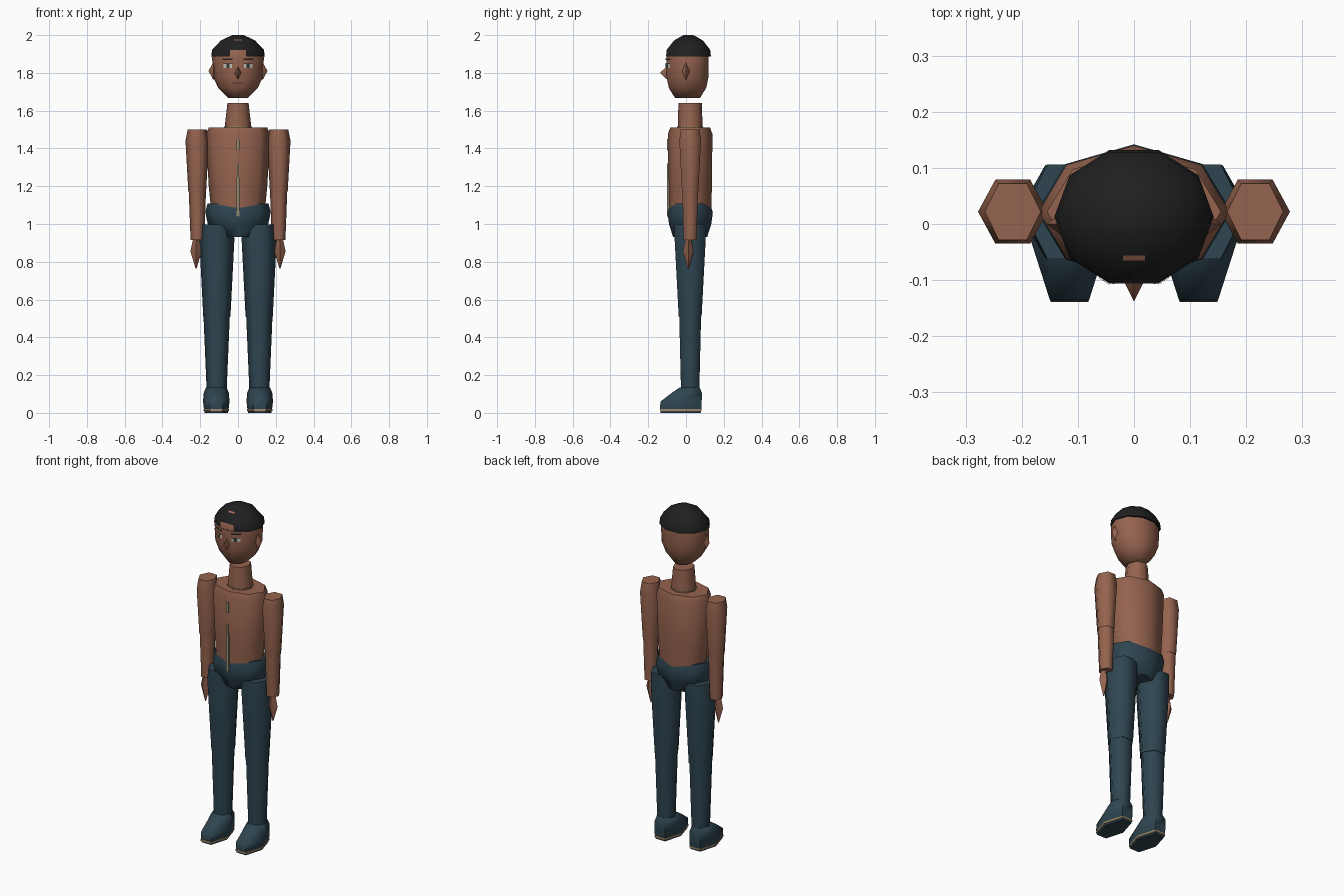
import bpy, bmesh, math
from mathutils import Vector
from mathutils.bvhtree import BVHTree

cube = bpy.data.objects.get("Cube")
if cube:
    bpy.data.objects.remove(cube, do_unlink=True)


def material(name, rgb):
    m = bpy.data.materials.new(name)
    m.use_nodes = True
    m.diffuse_color = (*rgb, 1)
    m.node_tree.nodes["Principled BSDF"].inputs["Base Color"].default_value = (*rgb, 1)
    return m


SKIN = material("brown skin", (0.30, 0.125, 0.077))
CLOTH = material("slate blue cloth", (0.028, 0.06, 0.082))
HAIR = material("black hair", (0.014, 0.014, 0.014))
TAN = material("tan trim", (0.36, 0.25, 0.13))
ZIP = material("zipper grey", (0.30, 0.27, 0.17))
WHITE = material("eye white", (0.55, 0.52, 0.46))
IRIS = material("dark green iris", (0.03, 0.05, 0.04))
LIP = material("lip brown", (0.16, 0.06, 0.045))
MID_Y = 0.022
made = []


def finish(name, bm, mat):
    mesh = bpy.data.meshes.new(name)
    bm.to_mesh(mesh)
    bm.free()
    mesh.materials.append(mat)
    ob = bpy.data.objects.new(name, mesh)
    bpy.context.collection.objects.link(ob)
    made.append(ob)
    return ob


def loft(name, mat, sides, rings, cx=0.0, cy=MID_Y, skip=None):
    """Stack elliptical rings (z, rx, ry, optional y centre) into a closed solid."""
    bm = bmesh.new()
    loops = []
    for z, rx, ry, *own in rings:
        y0 = own[0] if own else cy
        loops.append([bm.verts.new((cx + rx * math.cos(a), y0 + ry * math.sin(a), z))
                      for a in (math.tau * i / sides for i in range(sides))])
    for low, high in zip(loops, loops[1:]):
        for i in range(sides):
            j = (i + 1) % sides
            bm.faces.new((low[i], low[j], high[j], high[i]))
    bm.faces.new(loops[0][::-1])
    bm.faces.new(loops[-1])
    bmesh.ops.recalc_face_normals(bm, faces=bm.faces)
    if skip:
        gone = [f for f in bm.faces if skip(f.calc_center_median())]
        bmesh.ops.delete(bm, geom=gone, context='FACES')
    return finish(name, bm, mat)


def panel(name, mat, base, x0, x1, z0, z1, lift):
    """Thin painted plate laid on the front of another part."""
    tree = BVHTree.FromPolygons([v.co for v in base.data.vertices],
                                [p.vertices[:] for p in base.data.polygons])
    bm = bmesh.new()
    columns = []
    for i in range(5):
        x = x0 + (x1 - x0) * i / 4
        pair = []
        for z in (z0, z1):
            hit = tree.ray_cast(Vector((x, -1, z)), Vector((0, 1, 0)))[0]
            pair.append(bm.verts.new((x, hit.y - lift, z)))
        columns.append(pair)
    for a, b in zip(columns, columns[1:]):
        bm.faces.new((a[0], b[0], b[1], a[1]))
    return finish(name, bm, mat)


def box(name, mat, low, high):
    bm = bmesh.new()
    bmesh.ops.create_cube(bm, size=1)
    for v in bm.verts:
        v.co = [h if c > 0 else l for c, l, h in zip(v.co, low, high)]
    return finish(name, bm, mat)


# Head, nose and hair cap with an open fringe
head = loft("head", SKIN, 10, [
    (1.668, 0.053, 0.07), (1.72, 0.105, 0.104), (1.78, 0.132, 0.117),
    (1.88, 0.137, 0.118), (1.925, 0.13, 0.113), (1.965, 0.08, 0.068)], cy=0.008)
loft("nose", SKIN, 4, [(1.768, 0.002, 0.002), (1.80, 0.018, 0.036),
                       (1.832, 0.002, 0.002)], cy=-0.102)
hair = loft("hair", HAIR, 10, [
    (1.886, 0.142, 0.125), (1.922, 0.137, 0.121), (1.972, 0.09, 0.08),
    (2.0, 0.03, 0.028)], cy=0.013,
    skip=lambda c: c.y < -0.08 and abs(c.x) < 0.01 and c.z < 1.92)
panel("hairline_patch", SKIN, hair, -0.02, 0.02, 1.971, 1.977, 0.002)
panel("mouth", LIP, head, -0.034, 0.034, 1.741, 1.748, 0.003)

# Neck, torso and trouser top
loft("neck", SKIN, 8, [(1.50, 0.072, 0.066), (1.64, 0.056, 0.062)])
loft("collar", TAN, 8, [(1.508, 0.075, 0.069), (1.516, 0.075, 0.069)])
loft("torso", SKIN, 8, [
    (1.05, 0.14, 0.112), (1.2, 0.155, 0.115), (1.475, 0.17, 0.118),
    (1.51, 0.155, 0.106)])
loft("pelvis", CLOTH, 8, [
    (0.93, 0.085, 0.09), (1.0, 0.16, 0.112), (1.06, 0.173, 0.12),
    (1.108, 0.162, 0.106)])
for i, (z0, z1) in enumerate(((1.04, 1.25), (1.25, 1.32), (1.39, 1.45))):
    half = 0.004 if i == 1 else 0.007
    box(f"zipper_{i + 1}", ZIP, (-half, -0.101, z0), (half, -0.085, z1))

for side, s in (("left", 1), ("right", -1)):
    # Face details
    panel(side + "_eye", WHITE, head, s * 0.032, s * 0.076, 1.826, 1.848, 0.003)
    panel(side + "_iris", IRIS, head, s * 0.044, s * 0.062, 1.826, 1.848, 0.005)
    panel(side + "_eyelid", HAIR, head, s * 0.030, s * 0.078, 1.847, 1.851, 0.006)
    panel(side + "_eyebrow", HAIR, head, s * 0.03, s * 0.082, 1.868, 1.877, 0.004)
    loft(side + "_ear", SKIN, 4, [(1.765, 0.002, 0.002), (1.81, 0.026, 0.02),
                                  (1.855, 0.002, 0.002)], cx=s * 0.13, cy=0.0)

    # Arm and hand
    loft(side + "_upper_arm", SKIN, 6, [
        (1.17, 0.047, 0.05), (1.44, 0.062, 0.066), (1.5, 0.05, 0.058)], cx=s * 0.216)
    loft(side + "_forearm", SKIN, 6, [
        (0.915, 0.036, 0.04), (1.18, 0.046, 0.048)], cx=s * 0.215)
    loft(side + "_hand", SKIN, 4, [
        (0.765, 0.003, 0.003), (0.855, 0.03, 0.028), (0.93, 0.014, 0.014)],
        cx=s * 0.222, cy=0.012)

    # Leg
    loft(side + "_thigh", CLOTH, 6, [
        (0.51, 0.072, 0.07), (0.92, 0.093, 0.095), (0.998, 0.085, 0.097)], cx=s * 0.112)
    loft(side + "_shin", CLOTH, 6, [
        (0.12, 0.053, 0.056), (0.52, 0.07, 0.067)], cx=s * 0.113)

    # Shoe with a trim line above the sole
    loft(side + "_shoe", CLOTH, 6, [
        (0.0, 0.062, 0.122, -0.028), (0.025, 0.066, 0.127, -0.028),
        (0.06, 0.07, 0.126, -0.026), (0.105, 0.067, 0.093, 0.004),
        (0.135, 0.054, 0.06, 0.02)], cx=s * 0.115)
    loft(side + "_shoe_trim", TAN, 6, [
        (0.01, 0.067, 0.128), (0.02, 0.067, 0.128)], cx=s * 0.115, cy=-0.028)

# Soft shading with crisp rims
for ob in made:
    ob.select_set(True)
bpy.context.view_layer.objects.active = made[0]
bpy.ops.object.shade_smooth_by_angle(angle=math.radians(62))
